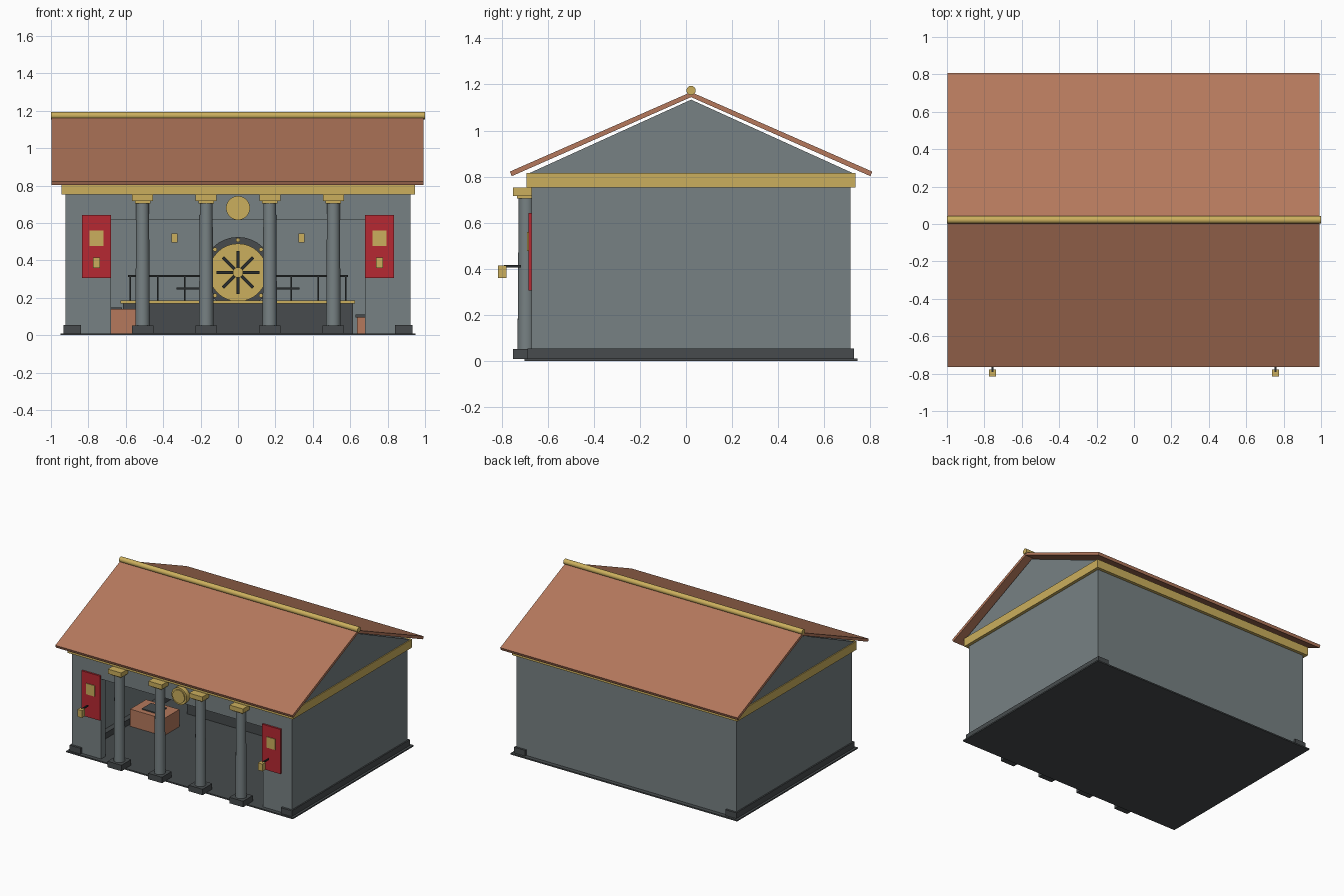
import bpy, bmesh, math
from mathutils import Matrix

if "Cube" in bpy.data.objects:
    bpy.data.objects.remove(bpy.data.objects["Cube"])


def material(name, r, g, b):
    m = bpy.data.materials.new(name)
    m.diffuse_color = (r, g, b, 1)
    m.use_nodes = True
    m.node_tree.nodes["Principled BSDF"].inputs["Base Color"].default_value = m.diffuse_color
    return m


STONE = material("grey_stone", 0.185, 0.22, 0.228)
DARK = material("dark_stone", 0.063, 0.071, 0.074)
IRON = material("black_iron", 0.022, 0.025, 0.026)
GOLD = material("gold", 0.60, 0.43, 0.11)
ROOF = material("terracotta", 0.46, 0.19, 0.108)
RED = material("red_cloth", 0.47, 0.022, 0.032)


def finish(name, bm, mat, smooth=False):
    bmesh.ops.recalc_face_normals(bm, faces=bm.faces)
    me = bpy.data.meshes.new(name)
    bm.to_mesh(me)
    bm.free()
    me.materials.append(mat)
    ob = bpy.data.objects.new(name, me)
    bpy.context.collection.objects.link(ob)
    if smooth:
        bpy.ops.object.select_all(action='DESELECT')
        ob.select_set(True)
        bpy.context.view_layer.objects.active = ob
        bpy.ops.object.shade_smooth_by_angle(angle=math.radians(40))
    return ob


def box(name, mat, x0, x1, y0, y1, z0, z1, spin=0.0):
    bm = bmesh.new()
    # spin turns the box about its own centre in the xz plane
    bmesh.ops.create_cube(bm, size=1, matrix=Matrix.Translation(
        ((x0 + x1) / 2, (y0 + y1) / 2, (z0 + z1) / 2))
        @ Matrix.Rotation(spin, 4, 'Y') @ Matrix.Diagonal((x1 - x0, y1 - y0, z1 - z0, 1)))
    return finish(name, bm, mat)


def rod(name, mat, centre, r, length, axis='Z', r2=None, sides=24):
    bm = bmesh.new()
    turn = {'X': Matrix.Rotation(math.pi / 2, 4, 'Y'),
            'Y': Matrix.Rotation(math.pi / 2, 4, 'X'), 'Z': Matrix.Identity(4)}[axis]
    bmesh.ops.create_cone(bm, cap_ends=True, segments=sides, radius1=r,
                          radius2=r if r2 is None else r2, depth=length,
                          matrix=Matrix.Translation(centre) @ turn)
    return finish(name, bm, mat, True)


def prism(name, mat, x0, x1, yz):
    bm = bmesh.new()
    f = bm.faces.new([bm.verts.new((x0, y, z)) for y, z in yz])
    ext = bmesh.ops.extrude_face_region(bm, geom=[f], use_keep_orig=True)
    bmesh.ops.translate(bm, vec=(x1 - x0, 0, 0),
                        verts=[v for v in ext['geom'] if isinstance(v, bmesh.types.BMVert)])
    return finish(name, bm, mat)


def sided(fn, name, mat, x0, x1, *rest):
    # right part plus its mirror on the left
    fn("right_" + name, mat, x0, x1, *rest)
    fn("left_" + name, mat, -x1, -x0, *rest)


# Shell: floor, walls, plinths, cornice
box("floor", DARK, -0.95, 0.95, -0.70, 0.745, 0, 0.01)
box("back_wall", STONE, -0.922, 0.922, 0.67, 0.713, 0.01, 0.755)
sided(box, "side_wall", STONE, 0.88, 0.922, -0.67, 0.67, 0.01, 0.755)
sided(box, "front_wall", STONE, 0.678, 0.88, -0.67, -0.62, 0.01, 0.755)
box("front_lintel", STONE, -0.678, 0.678, -0.67, -0.62, 0.615, 0.755)
sided(box, "plinth", DARK, 0.84, 0.932, -0.687, 0.728, 0.01, 0.054)
box("cornice", GOLD, -0.945, 0.945, -0.692, 0.736, 0.752, 0.816)

# Gables and roof
YC = 0.022
sided(prism, "gable", STONE, 0.885, 0.938,
      [(YC - 0.70, 0.816), (YC + 0.70, 0.816), (YC, 1.134)])
for s, side in ((-1, "front"), (1, "back")):
    prism(side + "_roof", ROOF, -0.997, 0.992,
          [(YC, 1.167), (YC + s * 0.786, 0.822), (YC + s * 0.778, 0.802), (YC, 1.145)])
rod("ridge_cap", GOLD, (0, YC, 1.174), 0.02, 2.0, 'X', sides=16)

# Portico columns
for i, x in enumerate((-0.51, -0.17, 0.17, 0.51)):
    box(f"column_base_{i}", DARK, x - 0.058, x + 0.058, -0.75, -0.634, 0.008, 0.053)
    rod(f"column_shaft_{i}", STONE, (x, -0.692, 0.38), 0.039, 0.66, r2=0.034)
    box(f"capital_neck_{i}", GOLD, x - 0.042, x + 0.042, -0.734, -0.65, 0.705, 0.722)
    box(f"capital_{i}", GOLD, x - 0.056, x + 0.056, -0.75, -0.636, 0.717, 0.752)

# Medallion over the entrance
rod("medallion", GOLD, (0, -0.685, 0.68), 0.064, 0.04, 'Y', sides=32)
rod("medallion_face", GOLD, (0, -0.708, 0.68), 0.05, 0.01, 'Y', sides=32)

# Banners and lanterns
sided(box, "banner", RED, 0.68, 0.834, -0.684, -0.668, 0.305, 0.643)
sided(box, "banner_emblem", GOLD, 0.72, 0.793, -0.689, -0.68, 0.478, 0.56)
sided(box, "lantern_arm", IRON, 0.752, 0.762, -0.79, -0.715, 0.406, 0.416)
sided(box, "lantern", GOLD, 0.738, 0.776, -0.815, -0.779, 0.36, 0.415)

# Teller counter with iron screen
box("counter", DARK, -0.615, 0.615, 0.27, 0.42, 0.01, 0.17)
box("counter_top", GOLD, -0.628, 0.625, 0.255, 0.435, 0.17, 0.186)
sided(box, "screen_rail", IRON, 0.15, 0.588, 0.335, 0.35, 0.312, 0.322)
sided(box, "screen_shelf", IRON, 0.19, 0.33, 0.33, 0.355, 0.245, 0.256)
for i in range(4):
    x = 0.14 + 0.145 * i
    sided(box, f"screen_post_{i}", IRON, x - 0.004, x + 0.004, 0.338, 0.347, 0.186, 0.315)

# Round vault door on the back wall
VZ = 0.335
rod("vault_frame", DARK, (0, 0.645, VZ), 0.19, 0.06, 'Y', sides=32)
rod("vault_door", GOLD, (0, 0.61, VZ), 0.155, 0.05, 'Y', sides=32)
for i in range(4):
    box(f"vault_spoke_{i}", IRON, -0.115, 0.115, 0.568, 0.584, VZ - 0.008, VZ + 0.008,
        i * math.pi / 4)
rod("vault_hub", GOLD, (0, 0.575, VZ), 0.028, 0.04, 'Y', sides=16)
for i in range(8):
    a = i * math.pi / 4
    rod(f"vault_bolt_{i}", GOLD, (0.174 * math.cos(a), 0.61, VZ + 0.174 * math.sin(a)),
        0.011, 0.02, 'Y', sides=12)
sided(box, "wall_lamp", GOLD, 0.324, 0.356, 0.635, 0.67, 0.495, 0.545)

# Furniture: desk on the left, bench on the right
box("desk", ROOF, -0.82, -0.54, -0.12, 0.07, 0.01, 0.14)
box("desk_pad", DARK, -0.75, -0.62, -0.08, 0.03, 0.14, 0.148)
box("bench", ROOF, 0.635, 0.84, -0.15, 0.15, 0.01, 0.095)
box("bench_seat", DARK, 0.628, 0.85, -0.16, 0.16, 0.095, 0.11)
